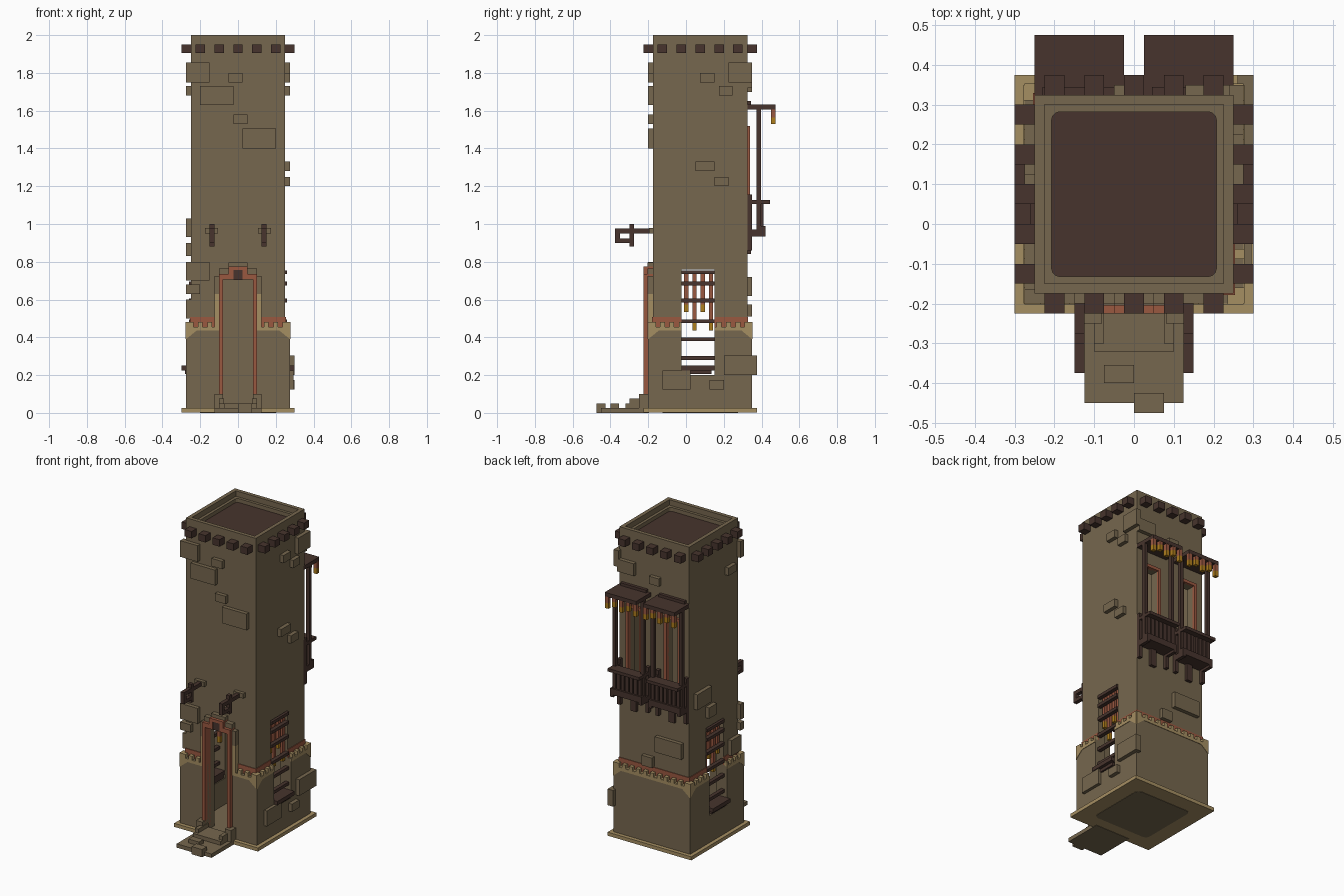
import bpy, bmesh, math

cube = bpy.data.objects.get("Cube")
if cube:
    bpy.data.objects.remove(cube, do_unlink=True)


def material(name, hexa):
    rgb = [int(hexa[i:i + 2], 16) / 255 for i in (0, 2, 4)]
    lin = [c / 12.92 if c <= 0.04045 else ((c + 0.055) / 1.055) ** 2.4 for c in rgb] + [1]
    m = bpy.data.materials.new(name)
    m.use_nodes = True
    m.diffuse_color = lin
    m.node_tree.nodes["Principled BSDF"].inputs["Base Color"].default_value = lin
    return m


STONE = material("brown stone", "76674e")
TAN = material("tan plaster", "a58e62")
RED = material("red clay", "9a5840")
WOOD = material("dark wood", "47342d")
GOLD = material("gold trim", "ae7d1c")

CY = 0.075            # centre of the tower in y
HALF, BASE = 0.25, 0.275


def finish(name, bm, mat):
    bmesh.ops.recalc_face_normals(bm, faces=bm.faces)
    me = bpy.data.meshes.new(name)
    bm.to_mesh(me)
    bm.free()
    me.materials.append(mat)
    ob = bpy.data.objects.new(name, me)
    bpy.context.collection.objects.link(ob)
    return ob


def place(side, u, d, z):
    """Point on a wall: u along it, d outward from the tower's axis."""
    return {"front": (u, CY - d, z), "back": (u, CY + d, z),
            "right": (d, CY + u, z), "left": (-d, CY + u, z)}[side]


def add_prism(bm, side, outline, d0, d1):
    f = bm.faces.new([bm.verts.new(place(side, u, d0, z)) for u, z in outline])
    g = bmesh.ops.extrude_face_region(bm, geom=[f])["geom"]
    a, b = place(side, 0, d0, 0), place(side, 0, d1, 0)
    move = [q - p for p, q in zip(a, b)]
    bmesh.ops.translate(bm, vec=move, verts=[v for v in g if isinstance(v, bmesh.types.BMVert)])


def part(name, mat, boxes, sides=("front",)):
    """Boxes (u0, u1, d0, d1, z0, z1) repeated on each listed side."""
    bm = bmesh.new()
    for s in sides:
        for u0, u1, d0, d1, z0, z1 in boxes:
            add_prism(bm, s, [(u0, z0), (u1, z0), (u1, z1), (u0, z1)], d0, d1)
    return finish(name, bm, mat)


def slab(name, mat, half, z0, z1, radius=0.0):
    ob = part(name, mat, [(-half, half, -half, half, z0, z1)])
    if radius:
        bm = bmesh.new()
        bm.from_mesh(ob.data)
        edges = [e for e in bm.edges if abs(e.verts[0].co.z - e.verts[1].co.z) > 1e-4]
        bmesh.ops.bevel(bm, geom=edges, offset=radius, segments=3, profile=0.5, affect='EDGES')
        bm.to_mesh(ob.data)
        bm.free()
    return ob


def cut(ob, cutters):
    bpy.context.view_layer.objects.active = ob
    for c in cutters:
        m = ob.modifiers.new("cut", 'BOOLEAN')
        m.operation, m.solver, m.object = 'DIFFERENCE', 'EXACT', c
        bpy.ops.object.modifier_apply(modifier=m.name)


# Hollow tower shaft and wider base, with window, door and balcony openings
shaft = slab("tower_shaft", STONE, HALF, 0.455, 2.0)
base = slab("tower_base", STONE, BASE, 0.02, 0.455)
room = slab("room_cutter", STONE, 0.2, 0.03, 1.88)
window = part("window_cutter", STONE, [(-0.1, 0.075, -0.4, 0.4, 0.2, 0.76)], ["right"])
door = part("door_cutter", STONE, [(-0.08, 0.08, 0.1, 0.4, 0.03, 0.705)])
BALC = (-0.1375, 0.1375)
balcony_doors = [part("balcony_door_cutter", STONE, [(c - 0.04, c + 0.04, 0.1, 0.4, 0.975, 1.5)], ["back"])
                 for c in BALC]
rim = slab("rim_cutter", STONE, 0.225, 1.965, 2.1)
well = slab("roof_cutter", STONE, 0.207, 1.92, 2.1, 0.02)
cut(shaft, [room, window, door, rim, well] + balcony_doors)
cut(base, [room, window, door])
for c in [room, window, door, rim, well] + balcony_doors:
    bpy.data.objects.remove(c, do_unlink=True)

slab("roof_floor", WOOD, 0.207, 1.91, 1.94, 0.02)
slab("foundation_slab", TAN, 0.3, 0.002, 0.025)
slab("underside_panel", STONE, 0.2, 0.0, 0.01, 0.03)

# Plaster band around the top of the base, hanging lower at the corners
SPANS = {"front": [(-BASE, -0.1), (0.1, BASE)], "back": [(-BASE, BASE)],
         "right": [(-BASE, -0.1), (0.075, BASE)], "left": [(-BASE, -0.1), (0.075, BASE)]}
band, teeth, red = bmesh.new(), bmesh.new(), bmesh.new()
for side, spans in SPANS.items():
    for a, b in spans:
        pts = [(a, 0.455)]
        pts += [(a, 0.39), (a + 0.055, 0.435)] if a == -BASE else [(a, 0.435)]
        pts += [(b - 0.055, 0.435), (b, 0.39)] if b == BASE else [(b, 0.435)]
        add_prism(band, side, pts + [(b, 0.455)], BASE - 0.002, BASE + 0.003)
        # little teeth standing on the ledge, red strip behind
        for i in range(-5, 6):
            u0, u1 = max(i * 0.05 - 0.0125, a), min(i * 0.05 + 0.0125, b)
            if abs(i) == 5:
                u0, u1 = (-BASE, -0.235) if i < 0 else (0.235, BASE)
            if u0 >= a and u1 <= b and u1 - u0 > 0.01:
                add_prism(teeth, side, [(u0, 0.45), (u1, 0.45), (u1, 0.48), (u0, 0.48)], HALF, BASE + 0.003)
        a, b = max(a, -HALF - 0.004), min(b, HALF + 0.004)
        add_prism(red, side, [(a, 0.455), (b, 0.455), (b, 0.507), (a, 0.507)], HALF - 0.002, HALF + 0.004)
finish("plaster_band", band, TAN)
finish("ledge_teeth", teeth, TAN)
finish("red_strip", red, RED)
part("ledge_top", TAN, [(a, b, HALF, BASE, 0.452, 0.457) for a, b in SPANS["back"]], ["back"])

# Ring of wooden beam ends below the parapet
part("beam_ends", WOOD, [(i * 0.1 - 0.025, i * 0.1 + 0.025, 0.24, 0.3, 1.905, 1.95) for i in range(-2, 3)],
     ["front", "back", "left", "right"])

# Raised wall stones, (u0, u1, z0, z1) per side
STONES = {
    "front": [(-0.275, -0.15, 1.75, 1.855), (-0.05, 0.025, 1.75, 1.8), (-0.2, -0.025, 1.63, 1.73),
              (-0.025, 0.05, 1.53, 1.58), (0.025, 0.2, 1.4, 1.505), (-0.275, -0.15, 0.7, 0.8),
              (-0.275, -0.2, 0.63, 0.68)],
    "right": [(0.15, 0.275, 1.75, 1.855), (0.0, 0.075, 1.75, 1.8), (0.1, 0.17, 1.68, 1.73),
              (-0.025, 0.075, 1.28, 1.33), (0.075, 0.15, 1.2, 1.25)],
    "left": [(0.05, 0.2, 0.93, 1.03), (0.0, 0.08, 0.83, 0.9), (-0.25, -0.15, 0.5, 0.6),
             (-0.2, -0.12, 1.68, 1.73)],
    "back": [(-0.21, -0.02, 0.62, 0.72), (0.0, 0.075, 0.51, 0.575), (0.13, 0.25, 1.72, 1.8),
             (-0.05, 0.02, 1.7, 1.75)],
}
for side, rows in STONES.items():
    part(side + "_wall_stones", STONE, [(a, b, 0.24, 0.275, c, d) for a, b, c, d in rows], [side])
part("base_stones", STONE, [(-0.2, -0.05, 0.26, 0.295, 0.125, 0.225), (0.125, 0.3, 0.26, 0.3, 0.2, 0.305),
                            (0.05, 0.125, 0.26, 0.3, 0.125, 0.175)], ["right"])

# Side windows: sill, cross bars and hanging strips with gold tips
SIDES = ["left", "right"]
part("window_sills", WOOD, [(-0.1, 0.075, 0.2, 0.3, 0.225, 0.25), (-0.085, 0.06, 0.2, 0.28, 0.205, 0.226)], SIDES)
part("window_bars", WOOD, [(-0.1, 0.075, 0.235, 0.26, z, z + 0.02)
                           for z in (0.735, 0.675, 0.585, 0.475, 0.38, 0.28)], SIDES)
cols = [(-0.085 + 0.044 * i, 0.1 * (i % 2)) for i in range(4)]
part("window_strips", RED, [(u, u + 0.022, 0.215, 0.235, 0.575 - k, 0.75) for u, k in cols], SIDES)
part("window_strip_tips", GOLD, [(u, u + 0.022, 0.215, 0.235, 0.535 - k, 0.575 - k) for u, k in cols], SIDES)

# Front door: red frame with stepped head, keystone and stone surround
both = lambda rows: [r for a, b, *t in rows for r in ((a, b, *t), (-b, -a, *t))]
part("door_frame", RED, both([(0.08, 0.1, 0.24, 0.3, 0.05, 0.705), (0.025, 0.1, 0.24, 0.3, 0.705, 0.735),
                              (0.025, 0.05, 0.24, 0.3, 0.735, 0.775)])
     + [(-0.025, 0.025, 0.24, 0.3, 0.757, 0.775)])
part("door_keystone", WOOD, [(-0.025, 0.025, 0.24, 0.295, 0.703, 0.757)])
part("door_jambs", TAN, both([(0.1, 0.125, 0.24, 0.279, 0.455, 0.63)]))
part("door_surround_stones", STONE, both([(0.1, 0.125, 0.24, 0.28, 0.63, 0.725),
                                          (0.05, 0.1, 0.24, 0.28, 0.735, 0.765)])
     + [(-0.05, 0.05, 0.24, 0.28, 0.775, 0.797)])

# Entrance steps
part("entrance_steps", STONE, [(-0.125, 0.125, 0.27, 0.525, 0.0, 0.025), (-0.1, 0.1, 0.27, 0.395, 0.02, 0.05),
                               (-0.075, 0.0, 0.43, 0.475, 0.02, 0.05), (0.0, 0.075, 0.5, 0.55, 0.0, 0.05)]
     + both([(0.075, 0.1, 0.27, 0.375, 0.02, 0.075), (0.08, 0.125, 0.27, 0.325, 0.02, 0.1)]))

# Hooked lantern beams above the door
part("hook_beams", WOOD, both([(0.125, 0.15, 0.24, 0.45, 0.95, 0.975), (0.125, 0.15, 0.425, 0.45, 0.9, 0.96),
                               (0.125, 0.15, 0.35, 0.45, 0.9, 0.922), (0.125, 0.15, 0.35, 0.375, 0.88, 1.0)]))
part("hook_wall_plates", STONE, both([(0.105, 0.175, 0.24, 0.272, 0.95, 0.98)]))

# Two rear balconies
wood, red_frames, strips, tips = [], [], [], []
for c in BALC:
    l, r = c - 0.1125, c + 0.1125
    wood += [(l, r, 0.24, 0.4, 1.607, 1.632), (l + 0.02, r - 0.02, 0.24, 0.27, 1.63, 1.65),   # awning
             (l, r, 0.24, 0.345, 0.95, 0.972),                                              # floor
             (l, r, 0.3, 0.345, 0.972, 0.99), (l, r, 0.3, 0.37, 1.107, 1.127)]               # rails
    wood += [(l + 0.01 + i * 0.0305, l + 0.0325 + i * 0.0305, 0.315, 0.335, 0.98, 1.11) for i in range(7)]
    for u in (l, r - 0.022):
        wood += [(u, u + 0.022, 0.298, 0.322, 0.96, 1.61), (u, u + 0.022, 0.24, 0.275, 0.86, 1.155),
                 (u, u + 0.022, 0.24, 0.345, 0.935, 0.955), (u, u + 0.022, 0.24, 0.36, 1.107, 1.127)]
    wood.append((c - 0.02, c + 0.02, 0.24, 0.27, 0.84, 0.955))
    red_frames += [(c - 0.06, c - 0.04, 0.24, 0.265, 0.97, 1.52), (c + 0.04, c + 0.06, 0.24, 0.265, 0.97, 1.52),
                   (c - 0.04, c + 0.04, 0.24, 0.265, 1.5, 1.52)]
    for i in range(5):
        u = l + i * 0.05
        k = 0.02 * (i % 2)
        strips.append((u, u + 0.025, 0.375, 0.399, 1.565 + k, 1.607))
        tips.append((u, u + 0.025, 0.375, 0.399, 1.53 + k, 1.565 + k))
part("balcony_woodwork", WOOD, wood, ["back"])
part("balcony_door_frames", RED, red_frames, ["back"])
part("awning_fringe", RED, strips, ["back"])
part("awning_fringe_tips", GOLD, tips, ["back"])
